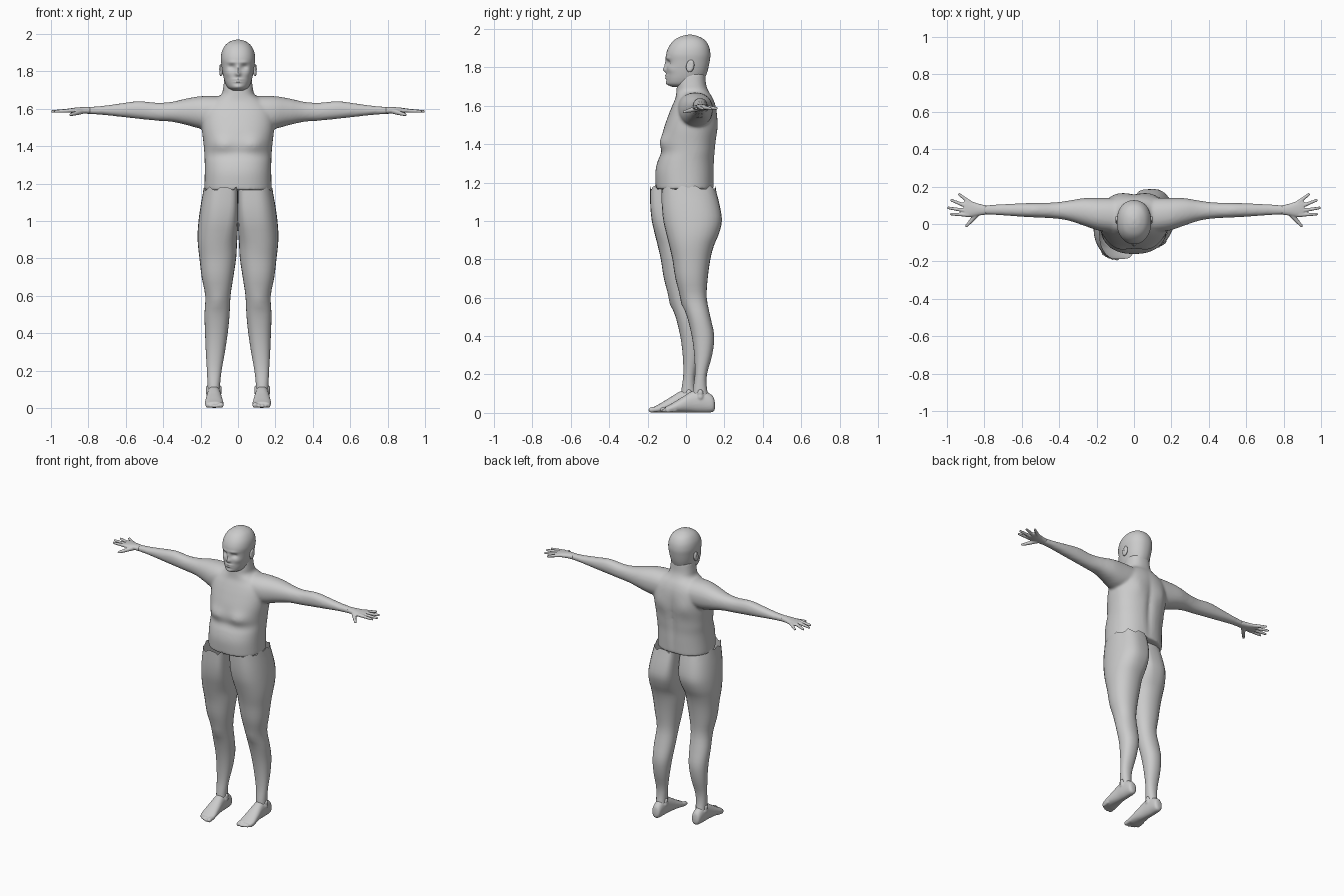
import bpy, bmesh, math
from mathutils import Vector, Matrix

ORDER = {'x': lambda t, a, b: (t, a, b), 'y': lambda t, a, b: (a, t, b), 'z': lambda t, a, b: (a, b, t)}


def spline(rows, steps):
    """Catmull-Rom through tuples of numbers."""
    out = []
    last = len(rows) - 1
    for i in range(last):
        p = [rows[max(0, i - 1)], rows[i], rows[i + 1], rows[min(last, i + 2)]]
        for s in range(steps):
            t = s / steps
            out.append([0.5 * (2 * b + (c - a) * t + (2 * a - 5 * b + 4 * c - d) * t * t
                               + (3 * b - a - 3 * c + d) * t ** 3) for a, b, c, d in zip(*p)])
    return out + [list(rows[last])]


def loft(bm, rows, axis, n=32, steps=5, sx=1, e=2.2, open_end=False):
    """Rows: position on axis, min/max of the other two axes, optional inner exponent."""
    rings = []
    for r in spline(rows, steps):
        ca, ra, cb, rb = (r[1] + r[2]) / 2, (r[2] - r[1]) / 2, (r[3] + r[4]) / 2, (r[4] - r[3]) / 2
        ring = []
        for k in range(n):
            w = 2 * math.pi * k / n
            c, s = math.cos(w), math.sin(w)
            ex = r[5] if len(r) > 5 and c < 0 else e
            a = ca + ra * math.copysign(abs(c) ** (2 / ex), c)
            b = cb + rb * math.copysign(abs(s) ** (2 / ex), s)
            x, y, z = ORDER[axis](r[0], a, b)
            ring.append(bm.verts.new((x * sx, y, z)))
        rings.append(ring)
    for p, q in zip(rings, rings[1:]):
        for k in range(n):
            bm.faces.new((p[k], p[k - 1], q[k - 1], q[k]))
    bm.faces.new(rings[0])
    if not open_end:
        bm.faces.new(rings[-1])
    return rings


def bump(bm, centre, radius, push):
    for v in bm.verts:
        d = sum(((v.co[i] - centre[i]) / radius[i]) ** 2 for i in range(3))
        v.co += Vector(push) * math.exp(-d)


def ball(bm, pos, size, tilt=0):
    m = Matrix.Translation(pos) @ Matrix.Rotation(tilt, 4, 'X') @ Matrix.Diagonal((*size, 1))
    bmesh.ops.create_uvsphere(bm, u_segments=16, v_segments=10, radius=1, matrix=m)


def digit(bm, p, q, r0, r1):
    p, q = Vector(p), Vector(q)
    d = q - p
    m = Matrix.Translation((p + q) / 2) @ d.to_track_quat('Z', 'Y').to_matrix().to_4x4()
    bmesh.ops.create_cone(bm, cap_ends=True, segments=14, radius1=r0, radius2=r1, depth=d.length, matrix=m)
    ball(bm, p, (r0,) * 3)
    ball(bm, q, (r1,) * 3)


def finish(name, bm, voxel=0, smooth=0, mirror=False, angle=40):
    bmesh.ops.recalc_face_normals(bm, faces=bm.faces)
    me = bpy.data.meshes.new(name)
    bm.to_mesh(me)
    bm.free()
    ob = bpy.data.objects.new(name, me)
    bpy.context.collection.objects.link(ob)
    bpy.ops.object.select_all(action='DESELECT')
    ob.select_set(True)
    bpy.context.view_layer.objects.active = ob
    if mirror:
        ob.modifiers.new("mirror", 'MIRROR').use_mirror_merge = False
    if voxel:
        m = ob.modifiers.new("fuse", 'REMESH')
        m.mode, m.voxel_size, m.use_smooth_shade = 'VOXEL', voxel, True
        s = ob.modifiers.new("soften", 'SMOOTH')
        s.factor, s.iterations = 0.5, smooth
    else:
        bpy.ops.object.shade_smooth_by_angle(angle=math.radians(angle))
    return ob


def sym(rows):
    return [(z, -w, w, a, b) for z, w, a, b in rows]


# Torso, neck and arms fused into one skin
bm = bmesh.new()
loft(bm, sym([(1.165, .18, -.157, .145), (1.25, .178, -.16, .147), (1.31, .178, -.148, .148),
              (1.36, .18, -.126, .152), (1.41, .184, -.122, .156), (1.48, .192, -.115, .163),
              (1.55, .195, -.092, .162), (1.60, .185, -.072, .155), (1.64, .145, -.055, .14),
              (1.675, .09, -.05, .118), (1.71, .08, -.047, .105), (1.77, .072, -.04, .1)]),
     'z', n=64, steps=6, e=2.35)
for s in (-1, 1):
    bump(bm, (s * .085, -.11, 1.41), (.07, .08, .045), (0, -.022, 0))
    bump(bm, (s * .095, .15, 1.50), (.05, .08, .06), (0, .009, 0))
bump(bm, (0, .16, 1.38), (.022, .05, .17), (0, -.013, 0))
for s in (-1, 1):
    loft(bm, [(.09, -.05, .14, 1.49, 1.668), (.19, -.035, .14, 1.492, 1.668), (.27, -.008, .138, 1.512, 1.656),
              (.35, .018, .125, 1.53, 1.638), (.43, .03, .115, 1.536, 1.632), (.53, .035, .113, 1.546, 1.641),
              (.62, .04, .11, 1.556, 1.63), (.72, .047, .105, 1.567, 1.616), (.81, .05, .1, 1.573, 1.609)],
         'x', sx=s)
finish("upper_body", bm, voxel=.008, smooth=8)

# Hands: palm, four fingers and thumb
bm = bmesh.new()
loft(bm, [(.79, .05, .1, 1.573, 1.61), (.83, .045, .108, 1.574, 1.609), (.87, .038, .122, 1.576, 1.606),
          (.90, .037, .129, 1.58, 1.602), (.91, .05, .118, 1.584, 1.599)], 'x')
for base, tip in [((.885, .049), (.977, .053)), ((.89, .07), (.992, .086)),
                  ((.89, .093), (.976, .127)), ((.875, .113), (.934, .158))]:
    digit(bm, (*base, 1.591), (*tip, 1.586), .0115, .0075)
digit(bm, (.835, .06, 1.587), (.87, .018, 1.575), .016, .011)
digit(bm, (.87, .018, 1.575), (.895, -.01, 1.568), .011, .008)
finish("hands", bm, voxel=.004, smooth=3, mirror=True)

# Head with modelled face
bm = bmesh.new()
loft(bm, sym([(1.698, .03, -.07, .04), (1.712, .054, -.095, .075), (1.74, .069, -.102, .096),
              (1.78, .08, -.101, .112), (1.83, .088, -.102, .123), (1.87, .092, -.103, .127),
              (1.91, .085, -.088, .119), (1.943, .065, -.06, .097), (1.963, .035, -.022, .06),
              (1.97, .006, .012, .03)]), 'z', n=80, steps=8)
for s in (-1, 1):
    bump(bm, (s * .034, -.1, 1.823), (.018, .05, .014), (0, .013, 0))
    bump(bm, (s * .032, -.1, 1.848), (.026, .05, .009), (0, -.005, 0))
    bump(bm, (s * .05, -.08, 1.79), (.022, .05, .02), (s * .003, -.004, 0))
bump(bm, (0, -.1, 1.787), (.015, .05, .013), (0, -.017, 0))
bump(bm, (0, -.1, 1.812), (.010, .05, .026), (0, -.010, 0))
bump(bm, (0, -.1, 1.757), (.024, .05, .005), (0, -.008, 0))
bump(bm, (0, -.1, 1.744), (.020, .05, .005), (0, -.007, 0))
bump(bm, (0, -.1, 1.716), (.024, .05, .012), (0, -.007, 0))
finish("head", bm, angle=60)

# Ears
bm = bmesh.new()
ball(bm, (.091, .022, 1.807), (.012, .021, .033), -.2)
bump(bm, (.105, .018, 1.81), (.012, .01, .018), (-.009, 0, 0))
finish("ears", bm, mirror=True, angle=60)

# Legs: each a half pelvis and leg, stepped apart in depth; ragged open waist
LEG = [(1.17, 0, .184, -.127, .153, 5), (1.08, 0, .2, -.126, .176, 5), (1.00, 0, .211, -.118, .187, 4),
       (.93, .002, .216, -.102, .17, 3), (.87, .006, .214, -.087, .145, 2.4), (.80, .01, .206, -.071, .127, 2.2),
       (.70, .025, .194, -.055, .113, 2.2), (.60, .04, .175, -.027, .108, 2.2), (.50, .045, .179, .006, .127, 2.2),
       (.40, .055, .176, .03, .147, 2.2), (.30, .07, .172, .043, .136, 2.2), (.20, .088, .166, .046, .109, 2.2),
       (.12, .096, .163, .036, .11, 2.2), (.05, .096, .163, .03, .13, 2.2)]
FOOT = [(.151, .118, .14, .022, .05), (.138, .1, .158, .004, .09), (.08, .094, .165, .001, .12),
        (.03, .09, .167, .002, .112), (-.03, .082, .174, .002, .076), (-.08, .077, .177, .001, .046),
        (-.108, .084, .168, .004, .032)]
for side, s, dy in (("right", 1, 0), ("left", -1, -.06)):
    bm = bmesh.new()
    rings = loft(bm, LEG[::-1], 'z', n=28, steps=3, sx=s, open_end=True)
    for k, v in enumerate(rings[-1]):
        v.co.z += .012 * math.sin(k * 1.9) + .003
    for x in (.11,):
        bump(bm, (s * x, -.02, .57), (.03, .05, .035), (0, -.008, 0))
    bmesh.ops.translate(bm, verts=bm.verts, vec=(0, dy, 0))
    finish(side + "_leg", bm, angle=25)

    # Foot with toes
    bm = bmesh.new()
    loft(bm, FOOT, 'y', n=28, sx=s)
    for i, (x, y) in enumerate([(.091, -.121), (.113, -.123), (.131, -.117), (.147, -.108), (.163, -.095)]):
        r = .0145 if i == 0 else .010
        digit(bm, (s * x, y + .04, r + .006), (s * x, y, r + .001), r, r)
    for z in (.055, .075):
        for x in (.097, .162):
            ball(bm, (s * x, .075, z + .03), (.010, .016, .018))
    bmesh.ops.translate(bm, verts=bm.verts, vec=(0, dy, 0))
    finish(side + "_foot", bm, voxel=.005, smooth=3)
